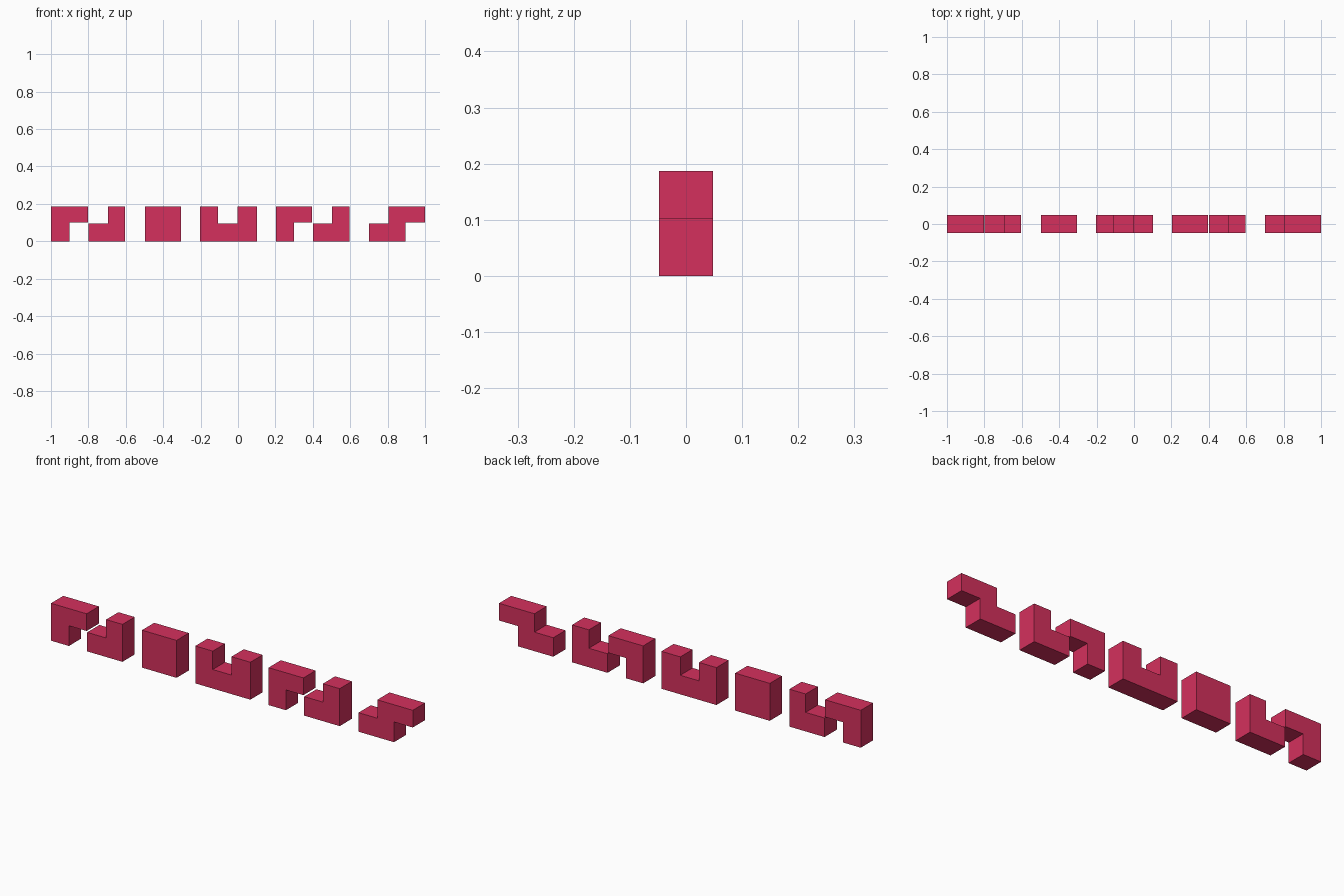
import bpy
import bmesh

if "Cube" in bpy.data.objects:
    bpy.data.objects.remove(bpy.data.objects["Cube"])

DEPTH = 0.0965   # thickness in y
TOP = 0.187      # overall height
LOW = 0.095      # top of the lower row of blocks
ARM = 0.101      # underside of overhanging arms

mat = bpy.data.materials.new("crimson")
mat.diffuse_color = (0.66, 0.03, 0.11, 1.0)
mat.use_nodes = True
mat.node_tree.nodes["Principled BSDF"].inputs["Base Color"].default_value = mat.diffuse_color


def block(name, outline):
    """Extrude an x-z outline symmetrically about y = 0."""
    bm = bmesh.new()
    face = bm.faces.new([bm.verts.new((x, -DEPTH / 2, z)) for x, z in outline])
    ext = bmesh.ops.extrude_face_region(bm, geom=[face], use_keep_orig=True)
    verts = [g for g in ext["geom"] if isinstance(g, bmesh.types.BMVert)]
    bmesh.ops.translate(bm, verts=verts, vec=(0, DEPTH, 0))
    bmesh.ops.recalc_face_normals(bm, faces=bm.faces)
    mesh = bpy.data.meshes.new(name)
    bm.to_mesh(mesh)
    bm.free()
    mesh.materials.append(mat)
    obj = bpy.data.objects.new(name, mesh)
    bpy.context.collection.objects.link(obj)
    return obj


def hook(name, x0, xm, x1):
    """Leg on the left, arm along the top right."""
    block(name, [(x0, 0), (xm, 0), (xm, ARM), (x1, ARM), (x1, TOP), (x0, TOP)])


def boot(name, x0, xm, x1):
    """Foot along the bottom left, column on the right."""
    block(name, [(x0, 0), (x1, 0), (x1, TOP), (xm, TOP), (xm, LOW), (x0, LOW)])


# Two matching pairs of hooked corner pieces
hook("hook_left", -1.0, -0.901, -0.803)
boot("boot_left", -0.80, -0.695, -0.605)
hook("hook_right", 0.203, 0.299, 0.395)
boot("boot_right", 0.40, 0.503, 0.596)

# Solid square piece
block("square_block", [(-0.497, 0), (-0.306, 0), (-0.306, TOP), (-0.497, TOP)])

# U-shaped piece
block("u_block", [(-0.202, 0), (0.102, 0), (0.102, TOP), (-0.002, TOP),
                  (-0.002, LOW), (-0.106, LOW), (-0.106, TOP), (-0.202, TOP)])

# Stepped piece
block("step_block", [(0.70, 0), (0.896, 0), (0.896, ARM), (1.0, ARM),
                     (1.0, TOP), (0.804, TOP), (0.804, LOW), (0.70, LOW)])
